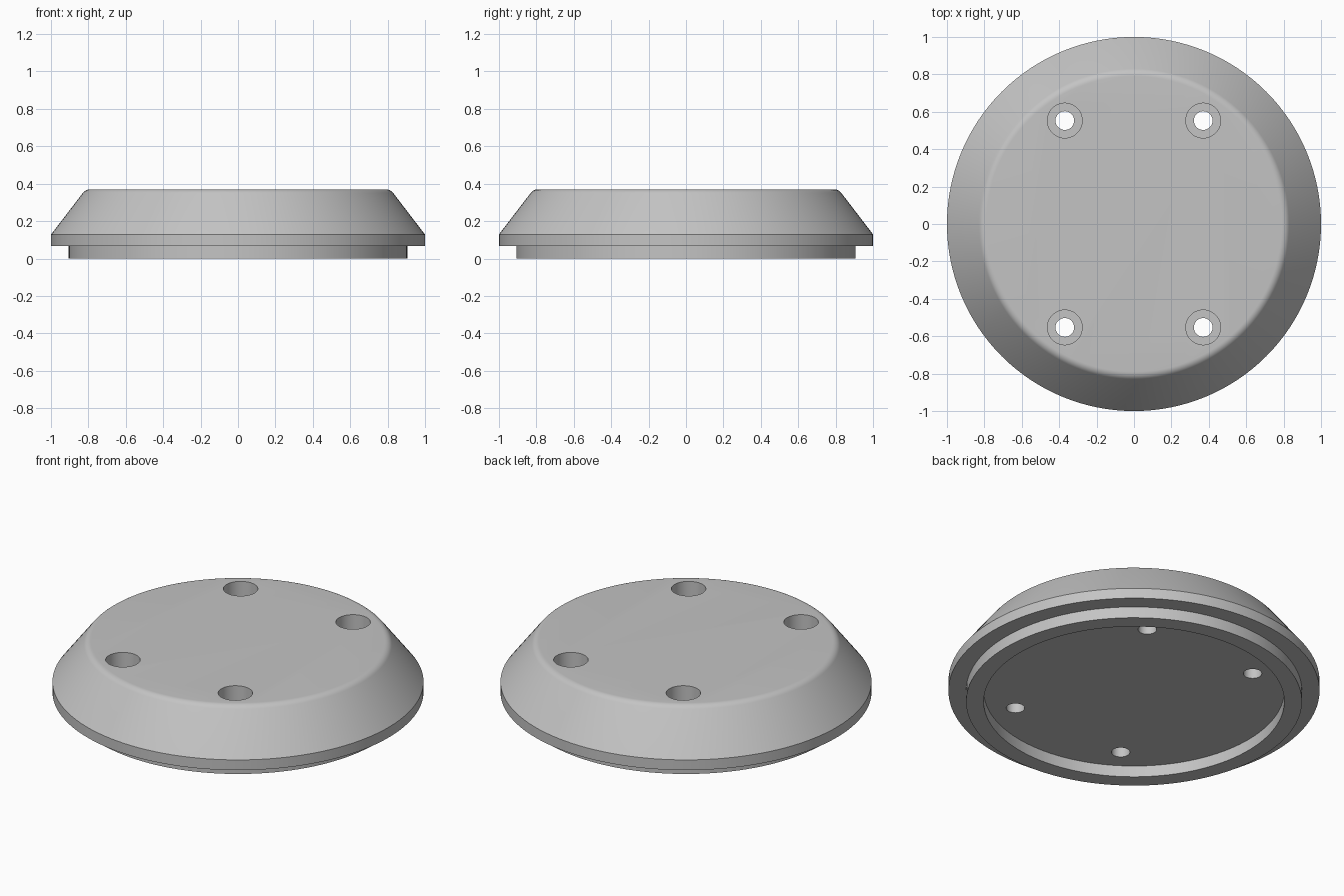
import bpy, bmesh, math

cube = bpy.data.objects.get("Cube")
if cube:
    bpy.data.objects.remove(cube)

grey = bpy.data.materials.new("plain grey")
grey.use_nodes = True
colour = (0.55, 0.55, 0.55, 1)
grey.diffuse_color = colour
grey.node_tree.nodes["Principled BSDF"].inputs["Base Color"].default_value = colour

SEGMENTS = 128
FILLET = 0.05


def lathe(name, profile, segments):
    """Revolve an (r, z) profile around z; both ends lie on the axis."""
    bm = bmesh.new()
    rings = []
    for r, z in profile:
        if r == 0:
            rings.append([bm.verts.new((0, 0, z))] * segments)
        else:
            angles = (2 * math.pi * i / segments for i in range(segments))
            rings.append([bm.verts.new((r * math.cos(a), r * math.sin(a), z)) for a in angles])
    # caps become single flat faces
    bm.faces.new(rings[1])
    bm.faces.new(rings[-2])
    for low, high in zip(rings[1:-2], rings[2:-1]):
        for i in range(segments):
            j = (i + 1) % segments
            bm.faces.new((low[i], low[j], high[j], high[i]))
    for v in [v for v in bm.verts if not v.link_faces]:
        bm.verts.remove(v)
    bmesh.ops.recalc_face_normals(bm, faces=bm.faces)
    mesh = bpy.data.meshes.new(name)
    bm.to_mesh(mesh)
    bm.free()
    mesh.materials.append(grey)
    obj = bpy.data.objects.new(name, mesh)
    bpy.context.collection.objects.link(obj)
    return obj


# rounded shoulder, tangent to the sloping side and the flat top
top_z, rim_z = 0.37, 0.128
slope = math.atan2(0.235, 0.18)
corner_r = 1 - (top_z - rim_z) / math.tan(slope)
centre_r = corner_r - FILLET * math.tan(slope / 2)
shoulder = []
for step in range(7):
    a = slope * (1 - step / 6)
    shoulder.append((centre_r + FILLET * math.sin(a), top_z - FILLET * (1 - math.cos(a))))

# recess underneath, foot ring, flange, sloping side, top
profile = [(0, 0.067), (0.81, 0.067), (0.81, 0), (0.905, 0), (0.905, 0.067),
           (1, 0.067), (1, rim_z)] + shoulder + [(0, top_z)]
base = lathe("round_base", profile, SEGMENTS)

# four counterbored screw holes
cutter_profile = [(0, -0.2), (0.05, -0.2), (0.05, 0.19), (0.093, 0.19), (0.093, 0.6), (0, 0.6)]
cutters = []
for x in (-0.37, 0.37):
    for y in (-0.553, 0.553):
        cutter = lathe("hole_cutter", cutter_profile, 48)
        cutter.location = (x, y, 0)
        cutter.hide_render = True
        cut = base.modifiers.new("screw_hole", 'BOOLEAN')
        cut.operation = 'DIFFERENCE'
        cut.solver = 'EXACT'
        cut.object = cutter
        cutters.append(cutter)

bpy.ops.object.select_all(action='DESELECT')
base.select_set(True)
bpy.context.view_layer.objects.active = base
for modifier in list(base.modifiers):
    bpy.ops.object.modifier_apply(modifier=modifier.name)
for cutter in cutters:
    bpy.data.objects.remove(cutter)
bpy.ops.object.shade_smooth_by_angle(angle=math.radians(30))
